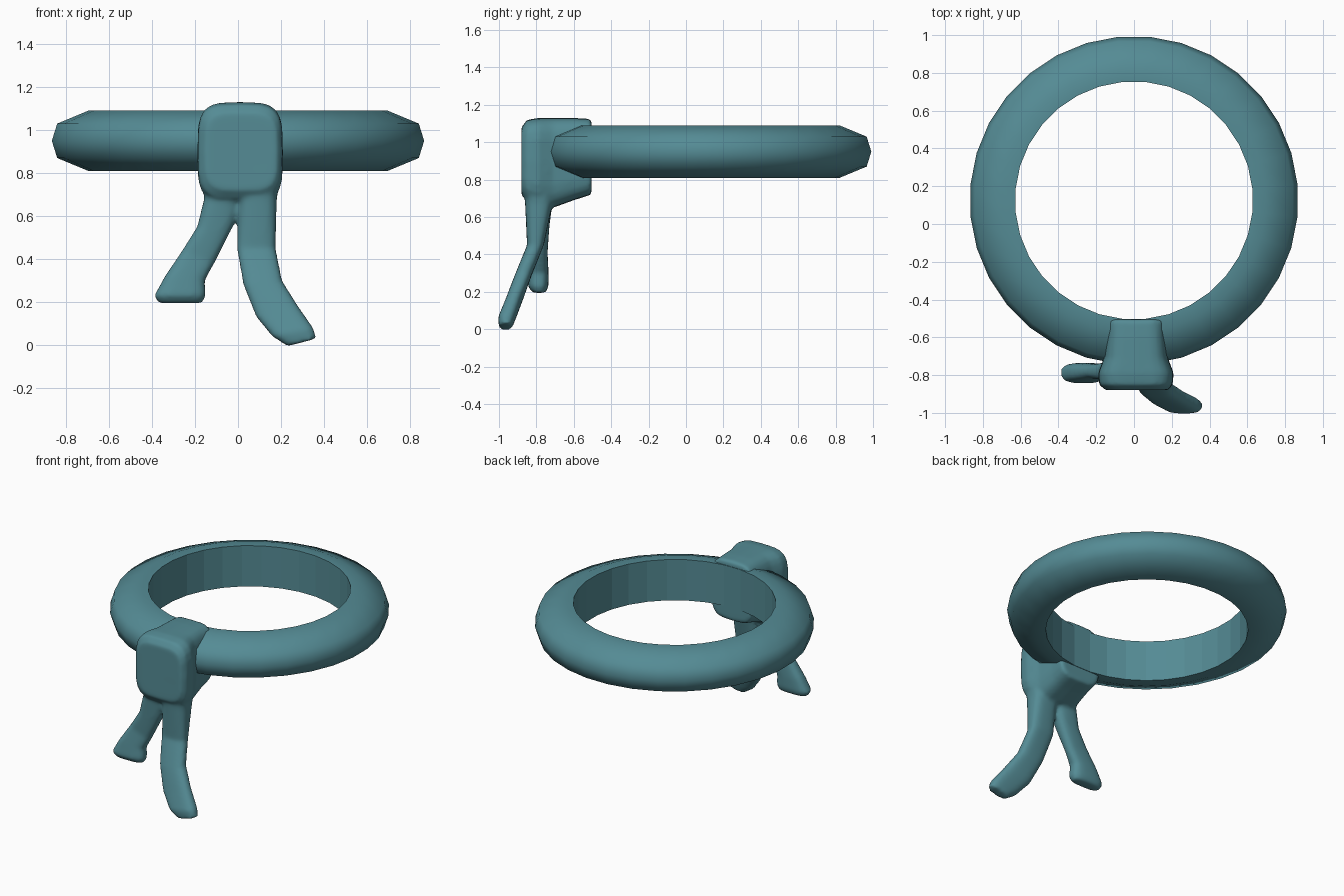
import bpy, bmesh, math
from mathutils import Vector

if "Cube" in bpy.data.objects:
    bpy.data.objects.remove(bpy.data.objects["Cube"])

mat = bpy.data.materials.new("teal_cloth")
mat.diffuse_color = (0.09, 0.26, 0.30, 1)
mat.use_nodes = True
mat.node_tree.nodes["Principled BSDF"].inputs["Base Color"].default_value = mat.diffuse_color


def make_object(name, bm):
    bmesh.ops.recalc_face_normals(bm, faces=bm.faces)
    me = bpy.data.meshes.new(name)
    bm.to_mesh(me)
    bm.free()
    ob = bpy.data.objects.new(name, me)
    bpy.context.collection.objects.link(ob)
    me.materials.append(mat)
    return ob


def skin(bm, rings, closed=False):
    """Bridge consecutive vertex rings with quads, capping open ends."""
    n = len(rings[0])
    pairs = list(zip(rings, rings[1:]))
    if closed:
        pairs.append((rings[-1], rings[0]))
    for a, b in pairs:
        for i in range(n):
            j = (i + 1) % n
            bm.faces.new((a[i], a[j], b[j], b[i]))
    if not closed:
        bm.faces.new(rings[0][::-1])
        bm.faces.new(rings[-1])


def section(bm, c, u, v, power, n=24):
    """Rounded-rectangle ring around centre c with half axes u and v."""
    ring = []
    for i in range(n):
        a = 2 * math.pi * i / n
        p, q = math.cos(a), math.sin(a)
        p = math.copysign(abs(p) ** power, p)
        q = math.copysign(abs(q) ** power, q)
        ring.append(bm.verts.new(c + u * p + v * q))
    return ring


def add_loft(bm, sections, power):
    part = bmesh.new()
    skin(part, [section(part, *s, power) for s in sections])
    bmesh.ops.recalc_face_normals(part, faces=part.faces)
    me = bpy.data.meshes.new("tmp")
    part.to_mesh(me)
    part.free()
    bm.from_mesh(me)
    bpy.data.meshes.remove(me)


# Band: lathed profile, flat on the inside and rounded on the outside
profile = [(.63, .81), (.70, .81), (.845, .87), (.87, .95),
           (.845, 1.03), (.70, 1.09), (.63, 1.09)]
bm = bmesh.new()
N = 32
rings = []
for k in range(N):
    a = 2 * math.pi * (k + 0.5) / N
    rings.append([bm.verts.new((r * math.cos(a), 0.125 + r * math.sin(a), z))
                  for r, z in profile])
skin(bm, rings, closed=True)
for f in bm.faces:
    f.smooth = not all(abs(math.hypot(v.co.x, v.co.y - 0.125) - .63) < 1e-4
                       for v in f.verts)
for e in bm.edges:
    if len({f.smooth for f in e.link_faces}) == 2:
        e.smooth = False
make_object("head_band", bm)

# Knot: lofted front to back (y, x left, x right, z bottom, z top)
knot = [(-.505, -.15, .17, .72, 1.125), (-.60, -.15, .17, .69, 1.13),
        (-.71, -.16, .18, .65, 1.13), (-.79, -.19, .21, .66, 1.13),
        (-.85, -.185, .205, .68, 1.12), (-.88, -.15, .18, .72, 1.08)]
# Tails: lofted downwards (left x, z, right x, z, y front, y back)
left_tail = [(-.16, .85, .05, .85, -.86, -.70), (-.155, .69, .03, .71, -.84, -.71),
             (-.19, .55, -.02, .56, -.83, -.73), (-.26, .44, -.11, .38, -.82, -.74),
             (-.34, .32, -.155, .30, -.835, -.735), (-.39, .23, -.15, .23, -.845, -.735),
             (-.37, .195, -.165, .195, -.82, -.75)]
right_tail = [(.0, .85, .20, .85, -.875, -.70), (.0, .66, .18, .67, -.86, -.715),
              (-.005, .45, .175, .45, -.85, -.76), (.025, .28, .205, .30, -.915, -.825),
              (.085, .13, .28, .18, -.965, -.875), (.16, .04, .35, .08, -1.005, -.91),
              (.23, -.005, .365, .03, -1.0, -.93)]

bm = bmesh.new()
add_loft(bm, [(Vector(((a + b) / 2, y, (c + d) / 2)),
               Vector(((b - a) / 2, 0, 0)), Vector((0, 0, (d - c) / 2)))
              for y, a, b, c, d in knot], 0.5)
for tail in (left_tail, right_tail):
    add_loft(bm, [(Vector(((x0 + x1) / 2, (f + b) / 2, (z0 + z1) / 2)),
                   Vector(((x1 - x0) / 2, 0, (z1 - z0) / 2)),
                   Vector((0, (b - f) / 2, 0)))
                  for x0, z0, x1, z1, f, b in tail], 0.7)
bow = make_object("knot_and_tails", bm)

# Fuse the knot and tails into one soft cloth surface
rm = bow.modifiers.new("fuse", 'REMESH')
rm.mode = 'VOXEL'
rm.voxel_size = 0.012
rm.use_smooth_shade = True
sm = bow.modifiers.new("soften", 'SMOOTH')
sm.factor = 0.5
sm.iterations = 6
